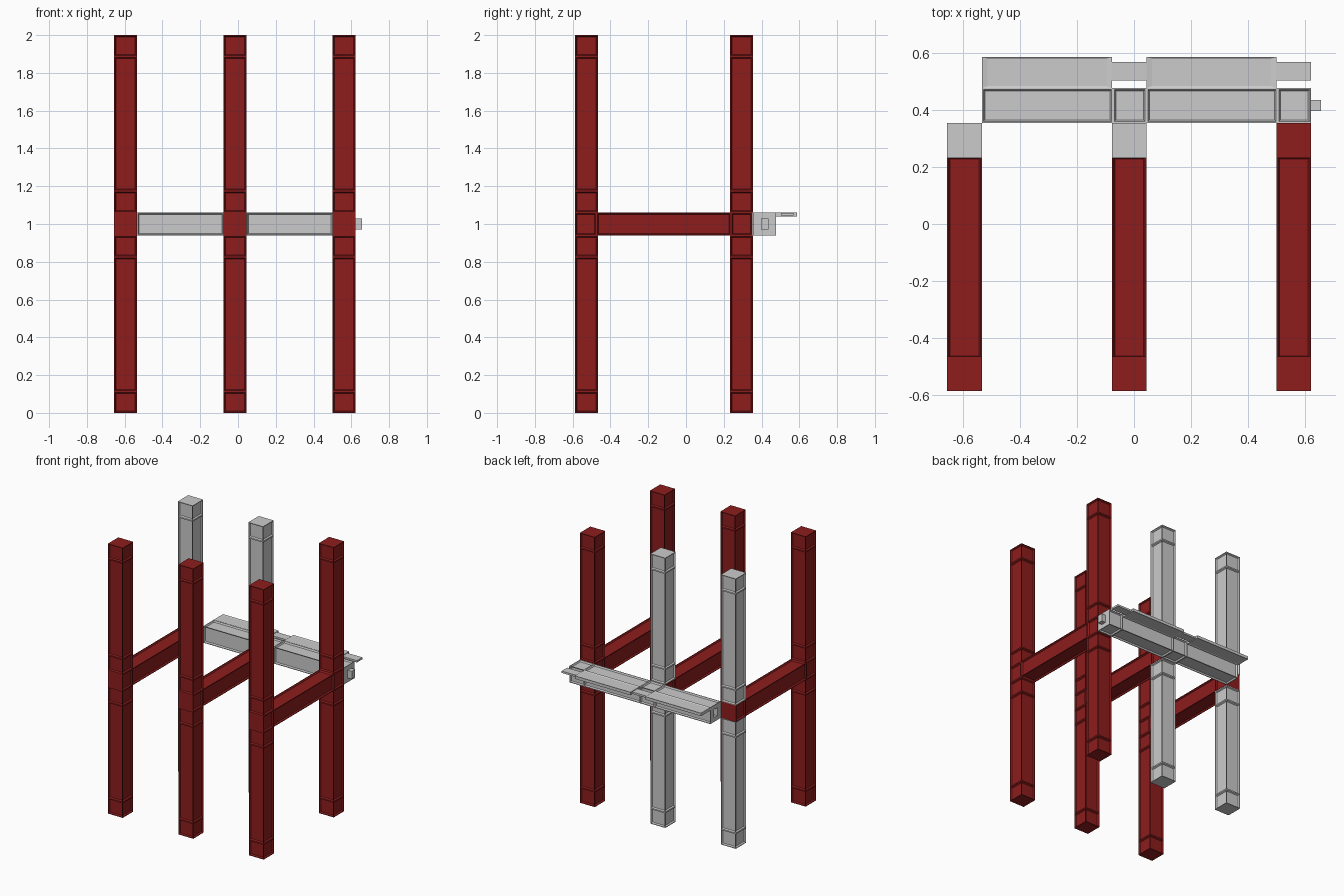
import bpy, bmesh, math
from mathutils import Matrix, Vector

if "Cube" in bpy.data.objects:
    bpy.data.objects.remove(bpy.data.objects["Cube"])

W = 0.122            # beam thickness
L = 0.939            # post / crossbeam module length
PITCH = 0.578        # spacing of the frames
X = [-0.595 + PITCH * i for i in range(3)]
YF, YB = -0.526, 0.293
TURN = {'z': Matrix(),
        'y': Matrix.Rotation(-math.pi / 2, 4, 'X'),
        'x': Matrix.Rotation(math.pi / 2, 4, 'Y')}

red = bpy.data.materials.new("red_paint")
red.diffuse_color = (0.27, 0.012, 0.012, 1)
red.use_nodes = True
red.node_tree.nodes["Principled BSDF"].inputs["Base Color"].default_value = red.diffuse_color


def finish(bm, name, mat=None):
    me = bpy.data.meshes.new(name)
    bm.to_mesh(me)
    bm.free()
    ob = bpy.data.objects.new(name, me)
    bpy.context.collection.objects.link(ob)
    if mat:
        me.materials.append(mat)
    return ob


def panel_beam(name, start, axis, levels, mat=None, socket=False):
    """Square beam whose four sides are split at the levels into sunken panels."""
    bm = bmesh.new()
    h = W / 2
    rings = [[bm.verts.new((x, y, z)) for x, y in ((-h, -h), (h, -h), (h, h), (-h, h))]
             for z in levels]
    sides = [bm.faces.new((a[i], a[(i + 1) % 4], b[(i + 1) % 4], b[i]))
             for a, b in zip(rings, rings[1:]) for i in range(4)]
    end = bm.faces.new(rings[0][::-1])
    bm.faces.new(rings[-1])
    bm.normal_update()
    # rim, then sloped walls down to the panel floor
    bmesh.ops.inset_individual(bm, faces=sides, thickness=0.007, depth=0)
    bmesh.ops.inset_individual(bm, faces=sides, thickness=0.008, depth=-0.01)
    if socket:
        bmesh.ops.inset_individual(bm, faces=[end], thickness=0.02, depth=0)
        for v in end.verts:
            v.co.x = math.copysign(0.03, v.co.x)
            v.co.y = math.copysign(0.02, v.co.y)
        bmesh.ops.inset_individual(bm, faces=[end], thickness=0.0005, depth=-0.036)
    bmesh.ops.transform(bm, matrix=Matrix.Translation(start) @ TURN[axis], verts=bm.verts)
    return finish(bm, name, mat)


def box(name, lo, hi, inset=None):
    lo, hi = Vector(lo), Vector(hi)
    bm = bmesh.new()
    bmesh.ops.create_cube(bm, size=1)
    for v in bm.verts:
        v.co = (lo + hi) / 2 + v.co * (hi - lo)
    if inset:
        bm.normal_update()
        faces = [f for f in bm.faces if abs(f.normal.z) > 0.9]
        bmesh.ops.inset_individual(bm, faces=faces, thickness=inset, depth=-0.004)
        # panel margins are wider at the two ends than along the sides
        for f in faces:
            for v in f.verts:
                v.co.x += 0.012 if v.co.x < (lo.x + hi.x) / 2 else -0.012
    return finish(bm, name)


CAPS = [0, 0.113, L - 0.113, L]

# Three frames: stacked posts front and back, with a crossbeam between
for i, x in enumerate(X):
    for side, y in (("front", YF), ("back", YB)):
        mat = None if side == "back" and i < 2 else red
        panel_beam(f"{side}_lower_post_{i + 1}", (x, y, 0), 'z', CAPS, mat)
        panel_beam(f"{side}_upper_post_{i + 1}", (x, y, 2 - L), 'z', CAPS, mat)
    panel_beam(f"crossbeam_{i + 1}", (x, YF - W / 2, 1), 'y', CAPS, red)

# Rear rail: two socketed lengths, each with a peg and a flat ledge
for i in range(2):
    x0 = X[0] + W / 2 + PITCH * i
    x1 = x0 + PITCH
    panel_beam(f"rear_rail_{i + 1}", (x0, 0.416, 1), 'x', [0, PITCH - 0.118, PITCH],
               socket=True)
    box(f"rail_peg_{i + 1}", (x1, 0.396, 0.971), (x1 + 0.034, 0.436, 1.029))
    box(f"ledge_plate_{i + 1}", (x0, 0.477, 1.04), (x1 - 0.122, 0.587, 1.062), 0.01)
    box(f"ledge_tongue_{i + 1}", (x1 - 0.122, 0.504, 1.044), (x1, 0.568, 1.058))
